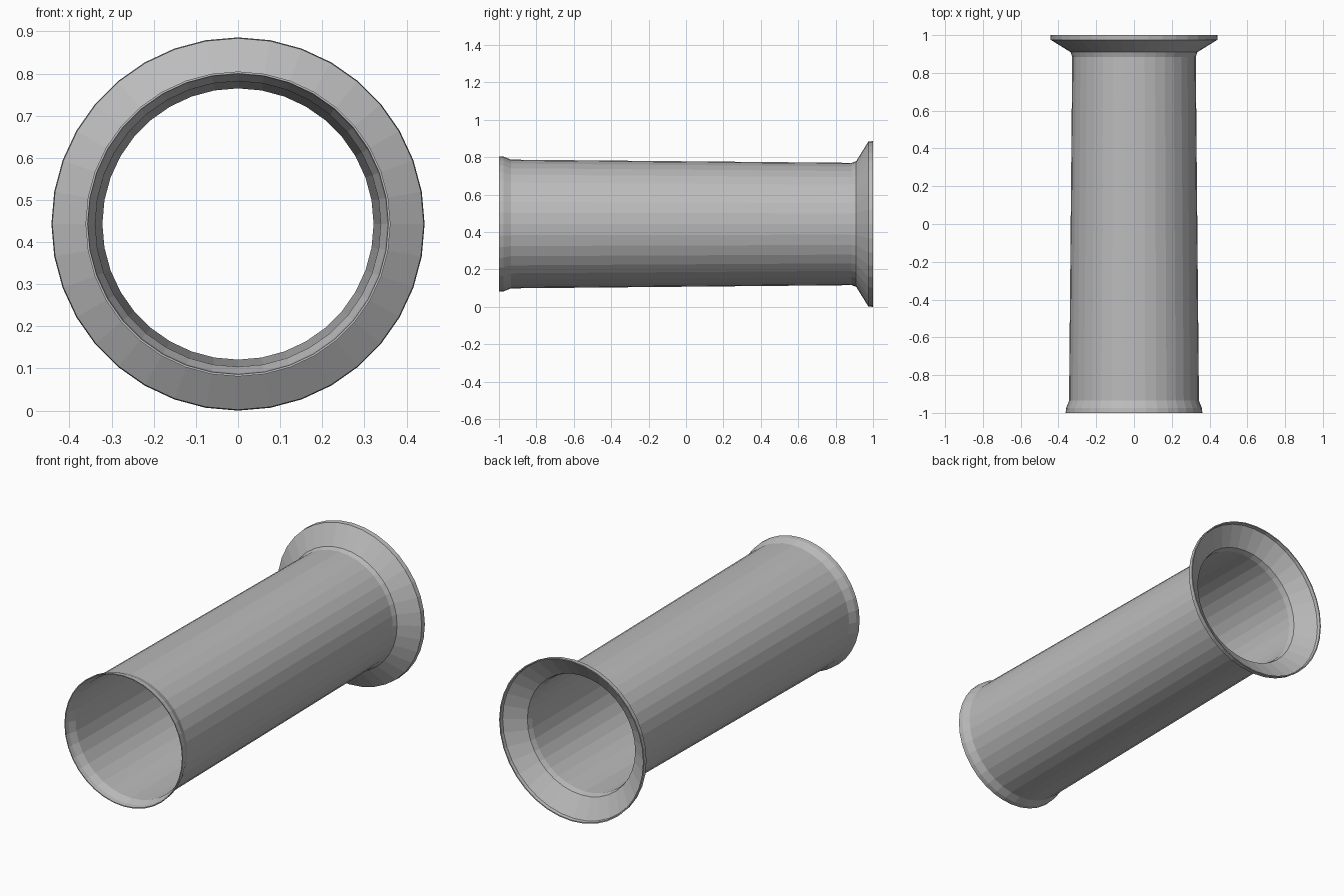
import bpy, bmesh
from math import sin, cos, tau

cube = bpy.data.objects.get("Cube")
if cube:
    bpy.data.objects.remove(cube, do_unlink=True)

SIDES = 36
AXIS_Z = 0.443

# One plain grey for the whole tube
grey = bpy.data.materials.new("plain grey")
grey.use_nodes = True
colour = (0.5, 0.5, 0.5, 1)
grey.diffuse_color = colour
grey.node_tree.nodes["Principled BSDF"].inputs["Base Color"].default_value = colour


def lathe(name, profile):
    """Spin a closed (y, radius) profile about the y axis."""
    bm = bmesh.new()
    rings = [[bm.verts.new((r * cos(tau * i / SIDES), y, AXIS_Z + r * sin(tau * i / SIDES)))
              for i in range(SIDES)] for y, r in profile]
    for a, b in zip(rings, rings[1:] + rings[:1]):
        for i in range(SIDES):
            j = (i + 1) % SIDES
            bm.faces.new((a[i], a[j], b[j], b[i]))
    bmesh.ops.recalc_face_normals(bm, faces=bm.faces)
    mesh = bpy.data.meshes.new(name)
    bm.to_mesh(mesh)
    bm.free()
    mesh.materials.append(grey)
    obj = bpy.data.objects.new(name, mesh)
    bpy.context.collection.objects.link(obj)
    return obj


# Outer wall: front lip, tapering barrel, flared flange with a short rim
outer = [(-1, 0.362), (-0.975, 0.36), (-0.935, 0.344), (0.885, 0.327),
         (0.91, 0.336), (0.975, 0.441), (1, 0.443)]
# Inner wall follows the outer one, with a thin dish inside the flange
inner = [(1, 0.437), (0.982, 0.434), (0.915, 0.33), (0.885, 0.322),
         (-0.935, 0.339), (-0.975, 0.354), (-1, 0.357)]
lathe("flanged_tube", outer + inner)
